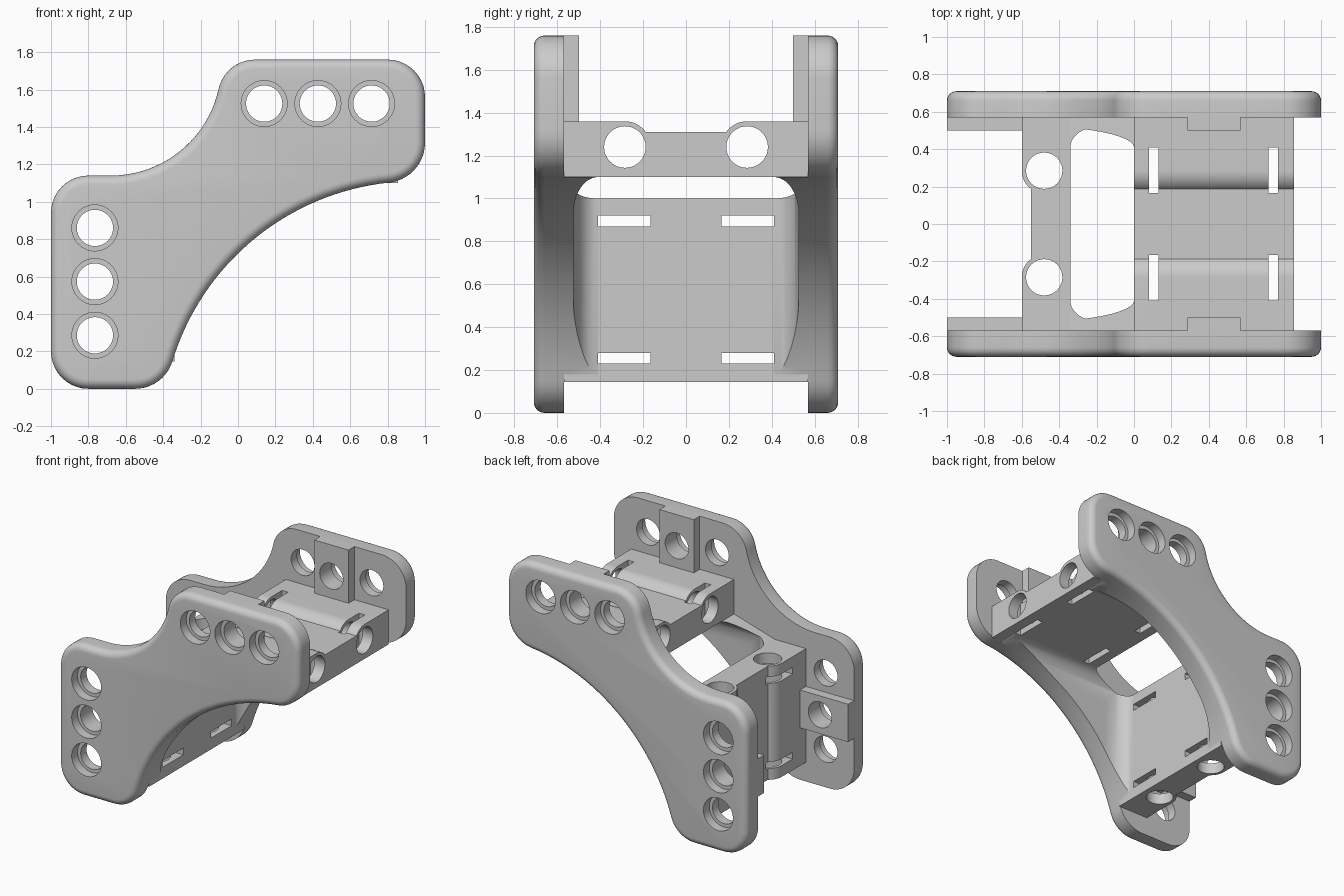
import bpy, bmesh
from math import sin, cos, radians, pi
from mathutils import Vector

if "Cube" in bpy.data.objects:
    bpy.data.objects.remove(bpy.data.objects["Cube"], do_unlink=True)

grey = bpy.data.materials.new("plain_grey")
grey.use_nodes = True
COLOUR = (0.6, 0.6, 0.6, 1)
grey.diffuse_color = COLOUR
grey.node_tree.nodes["Principled BSDF"].inputs["Base Color"].default_value = COLOUR


def flat(v):
    """Position on the horizontal arm, unchanged."""
    return Vector(v)


def upright(v):
    """Matching position on the vertical arm."""
    return Vector((0.76 - v[2], v[1], 1 - v[0]))


def arc(cx, cz, r, start, end, n=10):
    angles = [radians(start + (end - start) * i / n) for i in range(n + 1)]
    return [(cx + r * cos(a), cz + r * sin(a)) for a in angles]


def circle(cx, cz, r):
    return arc(cx, cz, r, 0, 360, 40)[:-1]


def add_rings(bm, rings):
    """Closed solid through a series of matching loops."""
    loops = [[bm.verts.new(p) for p in ring] for ring in rings]
    bm.faces.new(loops[0])
    bm.faces.new(loops[-1][::-1])
    for a, b in zip(loops, loops[1:]):
        for i in range(len(a)):
            j = (i + 1) % len(a)
            bm.faces.new((a[i], b[i], b[j], a[j]))


def add_prism(bm, pts, axis, lo, hi, place=flat):
    """Extrude a closed profile along one axis."""
    def spot(p, t):
        c = list(p)
        c.insert("xyz".index(axis), t)
        return place(c)
    add_rings(bm, [[spot(p, t) for p in pts] for t in (lo, hi)])


def add_box(bm, x, y, z, place=flat):
    add_prism(bm, [(x[0], z[0]), (x[1], z[0]), (x[1], z[1]), (x[0], z[1])], "y", *y, place)


def inset(pts, amount):
    """Move a counter-clockwise outline inwards."""
    result = []
    for i, p in enumerate(pts):
        before, here, after = Vector(pts[i - 1]), Vector(p), Vector(pts[(i + 1) % len(pts)])
        along = ((here - before).normalized() + (after - here).normalized()).normalized()
        result.append((p[0] - along.y * amount, p[1] + along.x * amount))
    return result


def finish(bm, name):
    bmesh.ops.recalc_face_normals(bm, faces=bm.faces)
    mesh = bpy.data.meshes.new(name)
    bm.to_mesh(mesh)
    bm.free()
    mesh.materials.append(grey)
    ob = bpy.data.objects.new(name, mesh)
    bpy.context.collection.objects.link(ob)
    return ob


def select(ob):
    bpy.ops.object.select_all(action="DESELECT")
    ob.select_set(True)
    bpy.context.view_layer.objects.active = ob


def boolean(ob, cutter, operation="DIFFERENCE"):
    mod = ob.modifiers.new("cut", "BOOLEAN")
    mod.operation = operation
    mod.solver = "EXACT"
    mod.object = cutter
    select(ob)
    bpy.ops.object.modifier_apply(modifier=mod.name)


def smooth(ob):
    select(ob)
    bpy.ops.object.shade_smooth_by_angle(angle=radians(30))


ARMS = {"top": flat, "back": upright}
INNER, OUTER, ROUND = 0.57, 0.71, 0.05
HOLE_X, HOLE_Z = (0.14, 0.427, 0.714), 1.525
cutters = []

# Cutters for the bolt holes and their counterbores
bores, sinks = bmesh.new(), bmesh.new()
for place in ARMS.values():
    for x in HOLE_X:
        add_prism(bores, circle(x, HOLE_Z, 0.097), "y", -1, 1, place)
        for side in (-1, 1):
            add_prism(sinks, circle(x, HOLE_Z, 0.123), "y", side * 0.64, side * 0.9, place)
bores, sinks = finish(bores, "bore_cutter"), finish(sinks, "sink_cutter")
cutters += [bores, sinks]

# Side plates with a rounded outer rim
arch = arc(0.95, -0.25, 1.36, 163, 96, 32)
outline = (arc(-0.8, 0.2, 0.2, 180, 270) + arc(-0.55, 0.2087, 0.2087, 270, 343)
           + arch[1:-1] + arc(0.7855, 1.3158, 0.2145, 276, 360)
           + arc(0.8, 1.56, 0.2, 0, 90) + arc(0.0915, 1.56, 0.2, 90, 167.6)
           + arc(-0.68, 1.73, 0.59, -12.4, -90, 20)[1:] + arc(-0.8, 0.94, 0.2, 90, 180))
steps = [(0, INNER)] + [(ROUND * (1 - cos(t)), OUTER - ROUND * (1 - sin(t)))
                        for t in [pi / 2 * i / 6 for i in range(7)]]
for name, side in (("front_plate", -1), ("rear_plate", 1)):
    bm = bmesh.new()
    add_rings(bm, [[(x, side * y, z) for x, z in inset(outline, d)] for d, y in steps])
    plate = finish(bm, name)
    boolean(plate, sinks)
    boolean(plate, bores)
    smooth(plate)

# Rod holder blocks, one on each arm
half = [(INNER, 1.1), (INNER, 1.36)] + arc(0.285, 1.24, 0.12, 90, 144.3)
section = half + [(-y, z) for y, z in reversed(half)]
for name, place in ARMS.items():
    bm = bmesh.new()
    add_prism(bm, section, "x", 0, 0.855, place)
    block = finish(bm, name + "_rod_holder")
    rods, slots = bmesh.new(), bmesh.new()
    for side in (-1, 1):
        add_prism(rods, circle(side * 0.285, 1.24, 0.097), "x", -0.5, 1.5, place)
        for x in (0.08, 0.72):
            add_box(slots, (x, x + 0.05), (side * 0.165, side * 0.41), (0.9, 1.6), place)
    for bm, label in ((rods, "rod_cutter"), (slots, "slot_cutter")):
        cutter = finish(bm, label)
        boolean(block, cutter)
        cutters.append(cutter)
    smooth(block)

    # Raised pads inside the plates, around the middle bolt
    for end, side in (("front", -1), ("rear", 1)):
        bm = bmesh.new()
        add_box(bm, (0.285, 0.57), (side * 0.5, side * INNER), (1.34, 1.76), place)
        pad = finish(bm, f"{name}_{end}_pad")
        boolean(pad, bores)
        smooth(pad)

# Gussets filling the corner, hollowed by a cavity with filleted walls
bm = bmesh.new()
add_prism(bm, arch[:-1] + [(0.78, 1.11), (0.005, 1.11), (0, 1.1), (-0.34, 1), (-0.35, 1)],
          "y", -INNER, INNER)
gusset = finish(bm, "corner_gussets")
wall = [(-0.1, 0.41)] + [(0.17 * (1 - cos(t)), 0.41 + 0.115 * sin(t))
                         for t in [pi / 2 * i / 12 for i in range(13)]] + [(2, 0.525)]
wall += [(d, -y) for d, y in reversed(wall)]
hollow, trim = bmesh.new(), bmesh.new()
add_prism(hollow, [(d - 0.34, y) for d, y in wall], "z", -1, 3)
add_prism(trim, [(y, 1.1 - d) for d, y in wall], "x", -2, 3)
hollow, trim = finish(hollow, "cavity_cutter"), finish(trim, "cavity_trim")
cutters += [hollow, trim]
boolean(hollow, trim, "INTERSECT")
boolean(gusset, hollow)
smooth(gusset)

for cutter in cutters:
    bpy.data.objects.remove(cutter, do_unlink=True)
